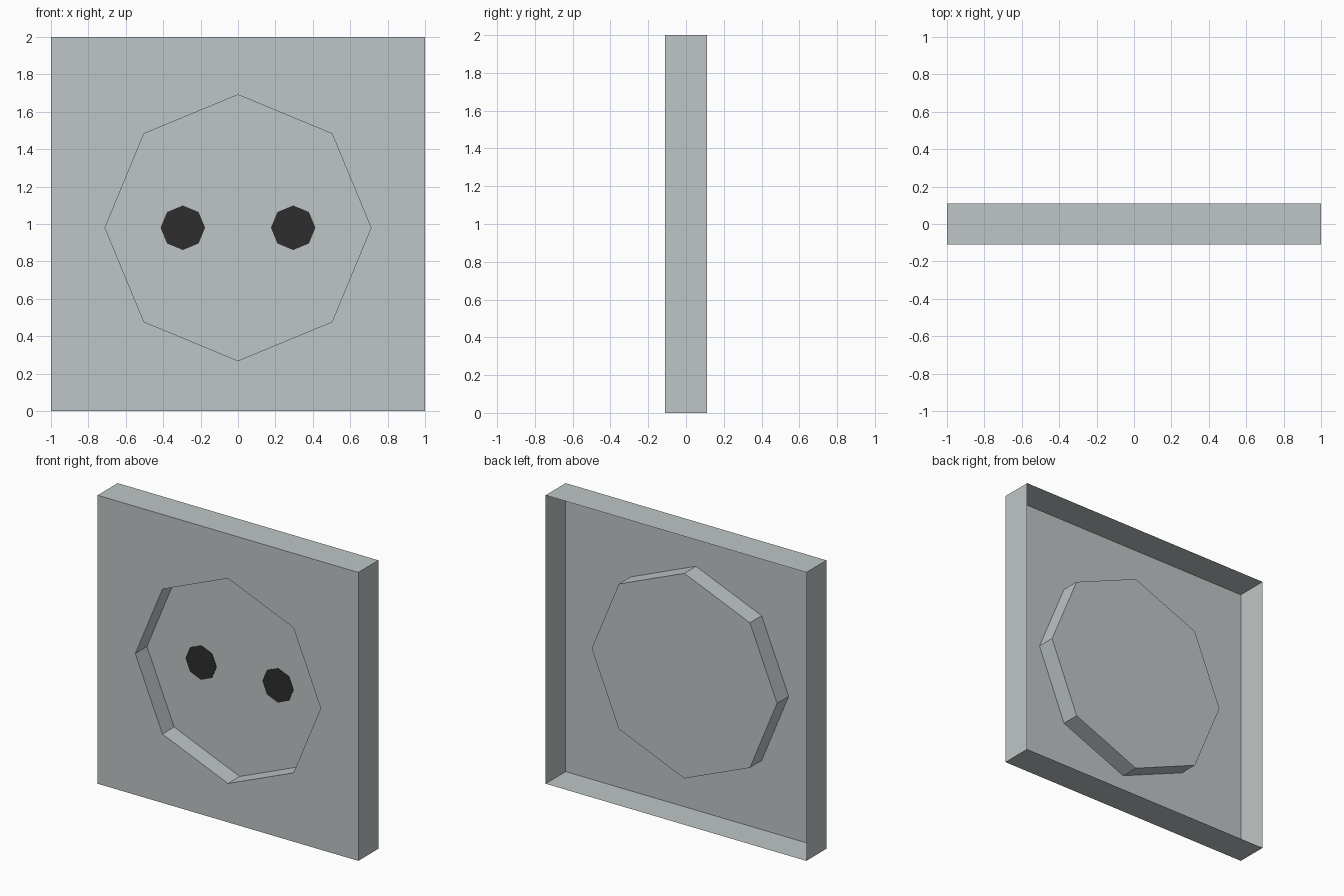
import bpy, bmesh, math

if "Cube" in bpy.data.objects:
    bpy.data.objects.remove(bpy.data.objects["Cube"])

CZ = 0.98                 # height of the socket centre
FRONT, BACK, FLOOR = -0.11, 0.11, 0.018


def material(name, rgb):
    m = bpy.data.materials.new(name)
    m.diffuse_color = (*rgb, 1)
    m.use_nodes = True
    m.node_tree.nodes["Principled BSDF"].inputs["Base Color"].default_value = m.diffuse_color
    return m


grey = material("light grey", (0.52, 0.56, 0.57))
black = material("black", (0.026, 0.026, 0.026))


def octagon(bm, cx, y, r):
    # corners point up, down and sideways; wound to face -y
    return [bm.verts.new((cx + r * math.cos(k * math.pi / 4), y,
                          CZ + r * math.sin(k * math.pi / 4))) for k in range(8)]


def square(bm, y):
    # eight points: edge middles and corners
    pts = [(1, CZ), (1, 2), (0, 2), (-1, 2), (-1, CZ), (-1, 0), (0, 0), (1, 0)]
    return [bm.verts.new((x, y, z)) for x, z in pts]


def bridge(bm, outer, inner):
    for k in range(8):
        j = (k + 1) % 8
        bm.faces.new((outer[k], outer[j], inner[j], inner[k]))


def finish(bm, name, mat):
    me = bpy.data.meshes.new(name)
    bm.normal_update()
    bm.to_mesh(me)
    bm.free()
    me.materials.append(mat)
    ob = bpy.data.objects.new(name, me)
    bpy.context.collection.objects.link(ob)
    return ob


# Cover plate: thin shell open at the back, with an eight-sided recess
bm = bmesh.new()
back_rim = square(bm, BACK)
front_rim = square(bm, FRONT)
mouth = octagon(bm, 0, FRONT, 0.711)
floor = octagon(bm, 0, FLOOR, 0.711)
bridge(bm, back_rim, front_rim)
bridge(bm, front_rim, mouth)
bridge(bm, mouth, floor)
bm.faces.new(floor)
finish(bm, "cover_plate", grey)

# Two dark pin holes as very thin plates on the recess floor
for side, cx in (("left", -0.295), ("right", 0.295)):
    bm = bmesh.new()
    base = octagon(bm, cx, FLOOR - 0.0005, 0.119)
    face = octagon(bm, cx, FLOOR - 0.003, 0.119)
    bridge(bm, base, face)
    bm.faces.new(face)
    finish(bm, "pin_hole_" + side, black)
